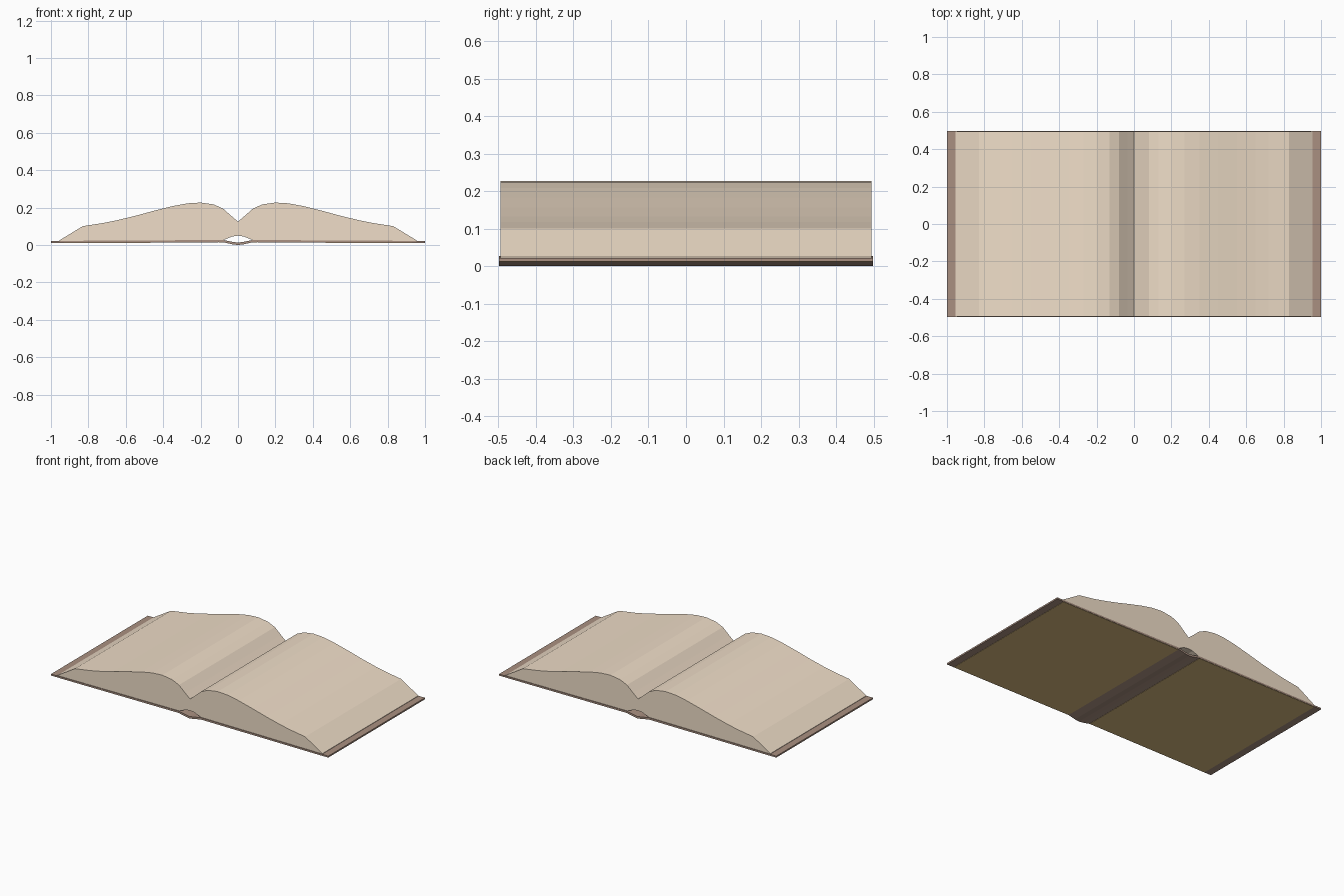
import bpy

if "Cube" in bpy.data.objects:
    bpy.data.objects.remove(bpy.data.objects["Cube"])


def material(name, rgb):
    m = bpy.data.materials.new(name)
    m.diffuse_color = (*rgb, 1)
    m.use_nodes = True
    m.node_tree.nodes["Principled BSDF"].inputs["Base Color"].default_value = m.diffuse_color
    return m


def mirrored(half):
    # half profile runs from x = 0 outwards; returns the full left-to-right line
    return [(-x, z) for x, z in reversed(half) if x > 0] + half


def slab(name, top, bottom, half_depth, mat):
    # closed outline from top and bottom lines, extruded along y
    outline = top + bottom[::-1]
    n = len(outline)
    verts = [(x, y, z) for y in (-half_depth, half_depth) for x, z in outline]
    faces = [tuple(range(n - 1, -1, -1)), tuple(range(n, 2 * n))]
    faces += [(i, (i + 1) % n, (i + 1) % n + n, i + n) for i in range(n)]
    faces = [f[::-1] for f in faces]
    me = bpy.data.meshes.new(name)
    me.from_pydata(verts, [], faces)
    me.materials.append(mat)
    ob = bpy.data.objects.new(name, me)
    bpy.context.collection.objects.link(ob)
    return ob


paper = material("paper", (0.87, 0.73, 0.58))
leather = material("leather", (0.40, 0.28, 0.22))
lining = material("board_panel", (0.70, 0.50, 0.22))

# Page block: two swelling halves with a valley and an arched gap at the spine
page_top = [(0, .125), (.035, .155), (.08, .195), (.13, .217), (.2, .227),
            (.27, .223), (.35, .208), (.45, .183), (.55, .156), (.65, .132),
            (.72, .118), (.83, .101), (.955, .025)]
page_bottom = [(0, .05), (.03, .046), (.08, .026), (.955, .021)]
slab("pages", mirrored(page_top), mirrored(page_bottom), .494, paper)

# Cover: two thin boards joined by a sagging spine
cover_top = [(0, .013), (.035, .018), (.08, .027), (.45, .025), (1, .022)]
cover_bottom = [(0, 0), (.03, .004), (.08, .015), (.45, .014), (1, .012)]
slab("cover", mirrored(cover_top), mirrored(cover_bottom), .498, leather)

# Panels under each board
for side, name in ((-1, "left_panel"), (1, "right_panel")):
    xs = sorted((side * .08, side * .95))
    zs = {.08: .015, .95: .0122}
    top = [(x, zs[abs(x)]) for x in xs]
    bottom = [(x, z - .0015) for x, z in top]
    slab(name, top, bottom, .496, lining)
